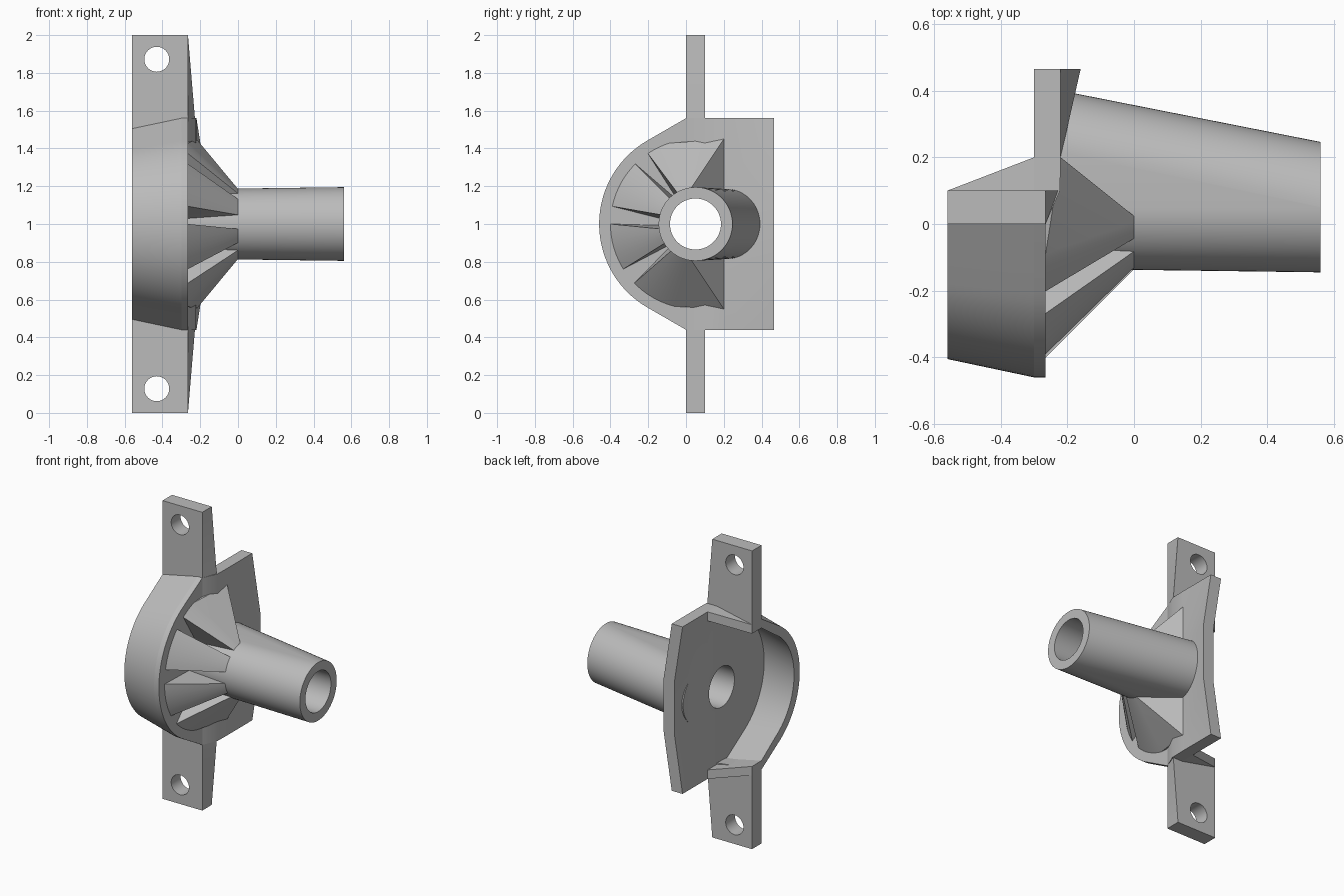
import bpy, bmesh
from math import sin, cos, radians, pi

if "Cube" in bpy.data.objects:
    bpy.data.objects.remove(bpy.data.objects["Cube"])

grey = bpy.data.materials.new("cast grey")
grey.use_nodes = True
grey.diffuse_color = (0.5, 0.5, 0.5, 1)
grey.node_tree.nodes["Principled BSDF"].inputs["Base Color"].default_value = (0.5, 0.5, 0.5, 1)

CY, CZ = 0.05, 1.0            # bore axis
X0, XF, XP, XE = -0.56, -0.30, -0.265, 0.56   # rim, floor, plate face, tube end


def finish(name, bm):
    bmesh.ops.recalc_face_normals(bm, faces=bm.faces)
    mesh = bpy.data.meshes.new(name)
    bm.to_mesh(mesh)
    bm.free()
    mesh.materials.append(grey)
    ob = bpy.data.objects.new(name, mesh)
    bpy.context.collection.objects.link(ob)
    return ob


def loft(name, rings):
    """Skin closed rings of equal length and cap both ends."""
    bm = bmesh.new()
    rows = [[bm.verts.new(p) for p in ring] for ring in rings]
    n = len(rows[0])
    for a, b in zip(rows, rows[1:]):
        for i in range(n):
            j = (i + 1) % n
            bm.faces.new((a[i], a[j], b[j], b[i]))
    bm.faces.new(rows[0])
    bm.faces.new(rows[-1])
    return finish(name, bm)


def hull(name, points):
    bm = bmesh.new()
    verts = [bm.verts.new(p) for p in points]
    res = bmesh.ops.convex_hull(bm, input=verts)
    junk = set(res["geom_interior"]) | set(res["geom_unused"])
    bmesh.ops.delete(bm, geom=[v for v in junk if isinstance(v, bmesh.types.BMVert)], context="VERTS")
    bmesh.ops.dissolve_limit(bm, angle_limit=0.01, verts=bm.verts, edges=bm.edges)
    return finish(name, bm)


def polar(x, r, deg, cy=CY):
    return (x, cy + r * cos(radians(deg)), CZ + r * sin(radians(deg)))


def drill(obs, name, rings):
    cutter = loft(name, rings)
    cutter.hide_render = True
    for ob in obs:
        mod = ob.modifiers.new("hole", "BOOLEAN")
        mod.object, mod.solver = cutter, "EXACT"
        bpy.context.view_layer.objects.active = ob
        bpy.ops.object.modifier_apply(modifier=mod.name)
    bpy.data.objects.remove(cutter)


# Cup wall: an open D, swept as quads round the outline
def outline(x, inset, y_end):
    r, h = 0.51 - inset, 0.56 - inset
    arc = [polar(x, r, a) for a in range(120, 241, 4)]
    return [(x, y_end, CZ + h), (x, 0, CZ + h)] + arc + [(x, 0, CZ - h), (x, y_end, CZ - h)]


wall = list(zip(outline(X0, 0.055, 0.1), outline(XF, 0, 0.2),
                outline(XF, 0.06, 0.2), outline(X0, 0.115, 0.1)))
cup_wall = loft("cup_wall", wall)

# Cup floor
cup_floor = loft("cup_floor", [outline(x, 0, 0)[1:-1] for x in (XF, XP)])


# Back plate, bulging outwards along its middle toward the rear edge
def plate_ring(y, face, bulge):
    zs = [(0.44, 0), (0.82, bulge), (1.18, bulge), (1.56, 0)]
    return [(face + b, y, z) for z, b in zs] + [(XF + b, y, z) for z, b in reversed(zs)]


back_plate = loft("back_plate", [plate_ring(0, XP, 0), plate_ring(0.1, -0.222, 0),
                                 plate_ring(0.2, -0.22, 0), plate_ring(0.465, -0.22, 0.06)])


# Tube: a slot shaped root narrowing to a round end
def slot(x, r, far):
    return ([polar(x, r, a, far) for a in range(-90, 91, 6)]
            + [polar(x, r, a) for a in range(90, 271, 6)])


tube = loft("tube", [slot(XP, 0.184, 0.225), slot(XE, 0.195, CY + 0.001)])


# Conical ribs around the tube root
def rib(name, a0, a1, b0, b1, extra=()):
    def arc(x, r, s, e):
        return [polar(x, r, s + (e - s) * i / 8) for i in range(9)]
    pts = arc(XP - 0.01, 0.45, a0, a1) + arc(XP, 0.45, a0, a1)
    pts += arc(0, 0.187, b0, b1) + arc(XP, 0.19, b0 - 6, b1 + 6)
    return hull(name, pts + list(extra))


ribs = [rib("upper_front_rib", 135, 168, 135, 165), rib("lower_front_rib", 180, 212, 188, 212)]
for name, s, a in (("top_rib", 1, 124), ("bottom_rib", -1, 224)):
    corner = [(x, 0.2, CZ + s * h) for x, h in ((XP, 0.45), (-0.22, 0.45), (-0.22, 0.12))]
    span = (108, 124, 98, 120) if s > 0 else (224, 256, 228, 262)
    ribs.append(rib(name, *span, corner))

# Bore through tube, ribs and plate
drill([tube, cup_floor, back_plate] + ribs, "bore_cutter",
      [[polar(x, 0.135, a) for a in range(0, 360, 6)] for x in (-0.7, 0.7)])

# Mounting ears with bolt holes
ears = []
for name, s in (("top_ear", 1), ("bottom_ear", -1)):
    def ear_ring(h, back, inner=0.0):
        z = CZ + s * h
        return [(X0, 0, z - s * inner), (XP, 0, z), (back, 0.1, z), (X0, 0.1, z - s * inner)]
    ear = loft(name, [ear_ring(0.5, -0.225, 0.04), ear_ring(0.56, -0.228), ear_ring(1.0, XP)])
    zc = CZ + s * 0.872
    drill([ear], "bolt_cutter", [[(-0.43 + 0.066 * cos(i * pi / 16), y, zc + 0.066 * sin(i * pi / 16))
                                  for i in range(32)] for y in (-0.1, 0.2)])
    ears.append(ear)

# Smooth the curved walls, keep the corners sharp
bpy.ops.object.select_all(action="DESELECT")
for ob in [cup_wall, cup_floor, back_plate, tube] + ribs + ears:
    ob.select_set(True)
bpy.context.view_layer.objects.active = tube
bpy.ops.object.shade_smooth_by_angle(angle=radians(25))
